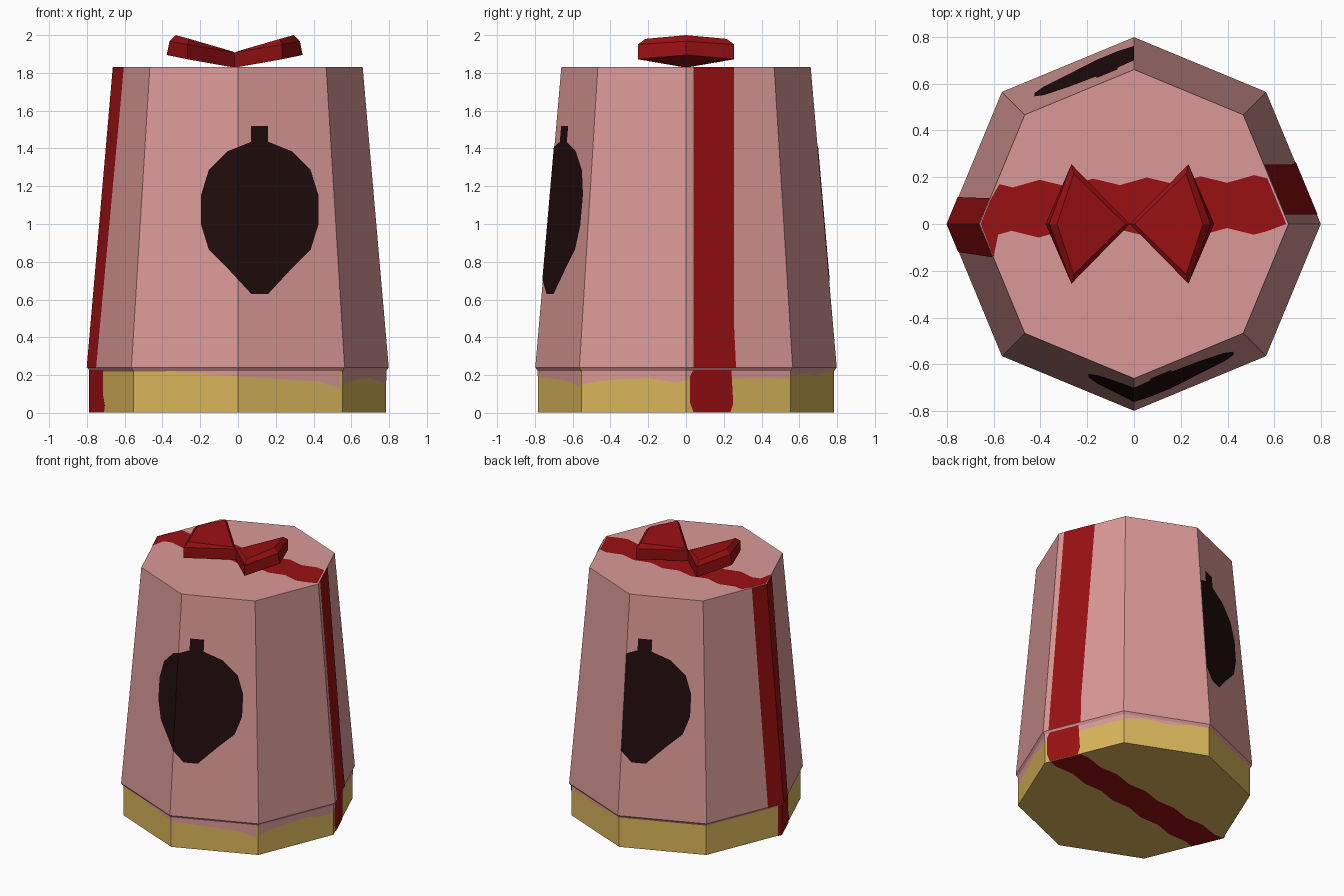
import bpy, bmesh, math
from mathutils import Vector

if "Cube" in bpy.data.objects:
    bpy.data.objects.remove(bpy.data.objects["Cube"])


def material(name, rgb):
    m = bpy.data.materials.new(name)
    m.diffuse_color = (*rgb, 1)
    m.use_nodes = True
    m.node_tree.nodes["Principled BSDF"].inputs["Base Color"].default_value = m.diffuse_color
    return m


PINK = material("pink", (0.70, 0.318, 0.308))
RED = material("deep red", (0.32, 0.005, 0.006))
GOLD = material("gold", (0.70, 0.47, 0.105))
DARK = material("near black", (0.015, 0.004, 0.004))

K = math.tan(math.pi / 8)   # slope of an octagon side either side of a corner


def finish(name, bm, mat):
    me = bpy.data.meshes.new(name)
    bm.to_mesh(me)
    bm.free()
    me.materials.append(mat)
    ob = bpy.data.objects.new(name, me)
    bpy.context.collection.objects.link(ob)
    return ob


def loft(name, rings, mat):
    """Closed solid through matching rings of points."""
    bm = bmesh.new()
    vs = [[bm.verts.new(p) for p in r] for r in rings]
    n = len(vs[0])
    for a, b in zip(vs, vs[1:]):
        for i in range(n):
            j = (i + 1) % n
            bm.faces.new((a[i], a[j], b[j], b[i]))
    bm.faces.new(vs[0][::-1])
    bm.faces.new(vs[-1])
    bmesh.ops.recalc_face_normals(bm, faces=bm.faces)
    return finish(name, bm, mat)


def octagon(r, z):
    return [(r * math.cos(i * math.pi / 4), r * math.sin(i * math.pi / 4), z) for i in range(8)]


def body_r(z):
    return 0.798 + (0.66 - 0.798) * (z - 0.24) / 1.59


def base_r(z):
    return 0.783


def wall_plate(name, pts, axis, radius, mat, lift=0.003, half=False):
    """Painted shape in (sideways, height), wrapped round one corner of the octagon.
    axis: 0 front, 1 right, 2 back, 3 left."""
    a = -math.pi / 2 + axis * math.pi / 2
    d = Vector((math.cos(a), math.sin(a), 0))
    t = Vector((-math.sin(a), math.cos(a), 0))
    bm = bmesh.new()
    f = bm.faces.new([bm.verts.new((s, 0, z)) for s, z in pts])
    bmesh.ops.triangulate(bm, faces=[f])
    bmesh.ops.bisect_plane(bm, geom=bm.verts[:] + bm.edges[:] + bm.faces[:], plane_co=(0, 0, 0),
                           plane_no=(1, 0, 0), clear_inner=half)
    for v in bm.verts:
        s, z = v.co.x, v.co.z
        v.co = t * s + d * (radius(z) - abs(s) * K + lift) + Vector((0, 0, z))
    bm.normal_update()
    for f in bm.faces:
        if f.normal.dot(d) < 0:
            f.normal_flip()
    return finish(name, bm, mat)


def flat_plate(name, pts, z, up, mat):
    bm = bmesh.new()
    f = bm.faces.new([bm.verts.new((x, y, z)) for x, y in pts])
    f.normal_update()
    if f.normal.z * up < 0:
        f.normal_flip()
    bmesh.ops.triangulate(bm, faces=[f])
    return finish(name, bm, mat)


def wavy(p, q, n, amp):
    """Points from p to q with a small sideways ripple."""
    return [(p[0] + (q[0] - p[0]) * i / n,
             p[1] + (q[1] - p[1]) * i / n + amp * math.sin(i * math.pi / 2)) for i in range(n + 1)]


# Gold base and tapered pink body with a small lip
loft("base", [octagon(0.783, 0.002), octagon(0.783, 0.225)], GOLD)
loft("body", [octagon(0.783, 0.22), octagon(0.798, 0.24), octagon(0.66, 1.83)], PINK)

# Painted ribbon down the right and left walls
wall_plate("ribbon_right", [(0.04, 0.24), (0.265, 0.24), (0.255, 0.45), (0.22, 1.0), (0.22, 1.77),
                            (0.255, 1.83), (0.04, 1.83)], 1, body_r, RED)
wall_plate("ribbon_left", [(-0.115, 0.24), (0.12, 0.24), (0.125, 0.9), (0.105, 1.62), (0.14, 1.68),
                           (0.14, 1.83), (-0.11, 1.83)], 3, body_r, RED)
wall_plate("ribbon_base_right", [(0.04, 0.002), (0.235, 0.002), (0.25, 0.05), (0.225, 0.09),
                                 (0.24, 0.16), (0.24, 0.232), (0.04, 0.232), (0.02, 0.19),
                                 (0.045, 0.14), (0.02, 0.06)], 1, base_r, RED, 0.005)
wall_plate("ribbon_base_left", [(-0.03, 0.002), (0.19, 0.002), (0.2, 0.04), (0.175, 0.1),
                                (0.175, 0.232), (-0.03, 0.232)], 3, base_r, RED, 0.005)

# Painted ribbon across the top and underside, with rippled edges
top = [(-0.655, 0), (-0.60, -0.14)] + wavy((-0.58, -0.045), (0.57, -0.03), 20, 0.015)
top += [(0.65, 0.0)] + wavy((0.57, 0.195), (-0.575, 0.17), 20, 0.015) + [(-0.615, 0.1)]
flat_plate("ribbon_top", top, 1.832, 1, RED)
under = wavy((-0.69, -0.22), (0.765, 0.04), 20, 0.012) + wavy((0.68, 0.25), (-0.78, 0.0), 20, 0.012)
flat_plate("ribbon_underside", under, 0.0, -1, RED)

# Ragged pink edge running over the top of the base
drips = {
    0: [(-0.55, 0.222), (-0.2, 0.222), (-0.15, 0.205), (-0.1, 0.22), (-0.05, 0.2), (0.01, 0.2),
        (0.05, 0.222), (0.15, 0.215), (0.27, 0.21), (0.32, 0.18), (0.43, 0.165), (0.54, 0.13)],
    1: [(-0.55, 0.15), (-0.45, 0.17), (-0.32, 0.18), (-0.28, 0.21), (-0.2, 0.185), (-0.05, 0.16),
        (0.03, 0.18), (0.25, 0.21), (0.38, 0.205), (0.45, 0.185), (0.55, 0.18)],
    2: [(-0.55, 0.19), (-0.4, 0.21), (-0.25, 0.195), (-0.1, 0.22), (0.05, 0.222)],
}
for axis, low in drips.items():
    wall_plate("pink_edge_%d" % axis, low + [(low[-1][0], 0.232), (low[0][0], 0.232)],
               axis, base_r, PINK, 0.002)

# Plain dark painted badge: whole on the front, half on the back
quarter = [(0.045, 0.445), (0.045, 0.36), (0.17, 0.31), (0.27, 0.21), (0.31, 0.08)]
right = quarter + [(x, -z) for x, z in quarter[::-1]]
badge = right + [(-x, z) for x, z in right[::-1]]
badge = [(x + 0.115, z + 1.075) for x, z in badge]
wall_plate("badge_front", badge, 0, body_r, DARK)
wall_plate("badge_back", badge, 2, body_r, DARK, half=True)

# Bow: two mirrored kite-shaped wings
def kite(inner, side, tip, m):
    pts = [inner, (side[0], -side[1], side[2]), tip, side]
    return [(-0.0175 + m * x, y, z) for x, y, z in pts]


for m, side in ((1, "right"), (-1, "left")):
    loft("bow_wing_" + side, [
        kite((0.0, 0, 1.828), (0.25, 0.255, 1.872), (0.36, 0, 1.895), m),
        kite((0.0, 0, 1.908), (0.25, 0.255, 1.95), (0.345, 0, 1.968), m),
        kite((0.02, 0, 1.916), (0.24, 0.215, 1.98), (0.312, 0, 2.0), m)], RED)
